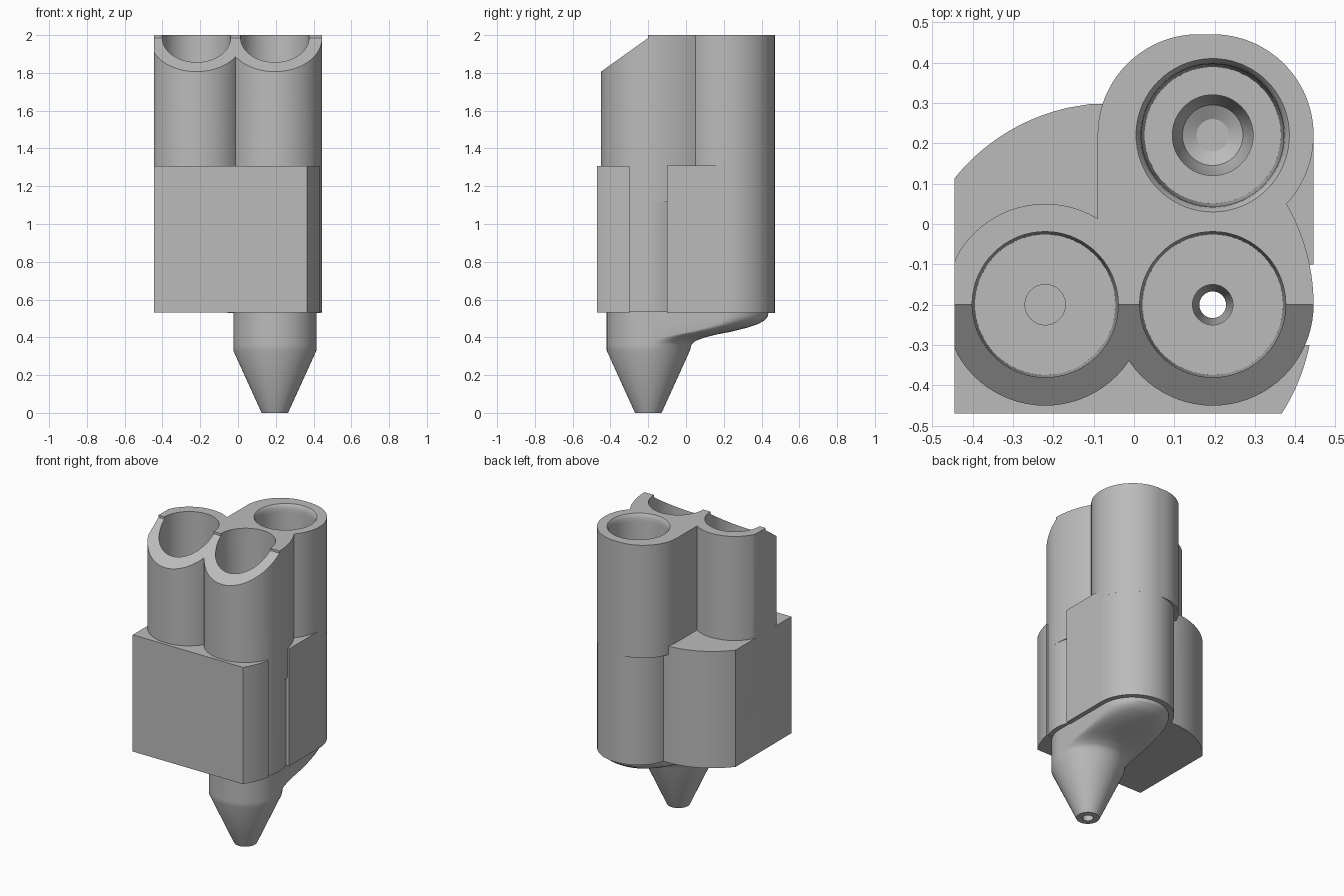
import bpy
import bmesh
from math import sin, cos, pi, sqrt

cube = bpy.data.objects.get("Cube")
if cube:
    bpy.data.objects.remove(cube, do_unlink=True)

TUBE_A, TUBE_B, TUBE_C = (-0.22, -0.2), (0.195, -0.2), (0.195, 0.22)
OUTER = 0.25
DISC_X, DISC_Y, DISC_R = -0.055, -0.2, 0.5

grey = bpy.data.materials.new("plain_grey")
grey.use_nodes = True
grey.diffuse_color = (0.5, 0.5, 0.5, 1)
grey.node_tree.nodes["Principled BSDF"].inputs["Base Color"].default_value = (0.5, 0.5, 0.5, 1)


def loft(name, rings):
    """Skin a stack of equal-length closed rings and cap both ends."""
    bm = bmesh.new()
    loops = [[bm.verts.new(p) for p in ring] for ring in rings]
    n = len(loops[0])
    for low, high in zip(loops, loops[1:]):
        for i in range(n):
            j = (i + 1) % n
            bm.faces.new((low[i], low[j], high[j], high[i]))
    bm.faces.new(loops[0][::-1])
    bm.faces.new(loops[-1])
    bmesh.ops.recalc_face_normals(bm, faces=bm.faces)
    mesh = bpy.data.meshes.new(name)
    bm.to_mesh(mesh)
    bm.free()
    mesh.materials.append(grey)
    obj = bpy.data.objects.new(name, mesh)
    bpy.context.collection.objects.link(obj)
    return obj


def prism(name, outline, z0, z1):
    return loft(name, [[(x, y, z) for x, y in outline] for z in (z0, z1)])


def arc(cx, cy, r, a0, a1, n=32):
    return [(cx + r * cos(a0 + (a1 - a0) * i / n), cy + r * sin(a0 + (a1 - a0) * i / n))
            for i in range(n + 1)]


def circle(centre, r):
    return arc(*centre, r, 0, 2 * pi, 72)[:-1]


def lathe(name, centre, profile):
    return loft(name, [[(x, y, z) for x, y in circle(centre, r)] for r, z in profile])


def disc_x(y):
    return DISC_X + sqrt(DISC_R ** 2 - (y - DISC_Y) ** 2)


def disc_arc(y0, y1, n=12):
    ys = [y0 + (y1 - y0) * i / n for i in range(n + 1)]
    return [(disc_x(y), y) for y in ys]


def combine(target, other, operation):
    mod = target.modifiers.new("combine", "BOOLEAN")
    mod.operation = operation
    mod.solver = "EXACT"
    mod.object = other
    bpy.context.view_layer.objects.active = target
    bpy.ops.object.modifier_apply(modifier=mod.name)
    bpy.data.objects.remove(other, do_unlink=True)


# Main block: a large disc with flat front and left sides and a side slot
left = -0.445
back_y = [0.297 + (0.113 - 0.297) * i / 20 for i in range(21)]
back = [(DISC_X - sqrt(DISC_R ** 2 - (y - DISC_Y) ** 2), y) for y in back_y]
outline = [(left, -0.47)] + disc_arc(-0.47, -0.3)
outline += [(0.4, -0.3), (0.4, -0.1), (0.4, 0.22), (0.1, 0.297)]
outline += [p for p in back if p[0] > left] + [(left, 0.112)]
body = prism("nozzle_body", outline, 0.532, 1.308)

# Upright tubes; the left one is flattened on its outer side
tube_a = [(max(x, left), y) for x, y in circle(TUBE_A, OUTER)]
tube_c = arc(*TUBE_C, OUTER, 0, pi / 2) + arc(0.16, 0.22, OUTER, pi / 2, pi)
tube_c += [(-0.09, 0.0), (0.3, 0.0)]
tube_c += [p for p in arc(*TUBE_C, OUTER, -0.8, -0.02) if p[1] > 0.01]
web = [(-0.085, -0.21)] + disc_arc(-0.21, 0.05) + [(0.3, 0.2), (-0.085, 0.2)]

# Lower housing joining the rear tube to the front one
housing = arc(*TUBE_C, OUTER, 0, pi) + [(-0.055, -0.1), (0.445, -0.1)]

# Tapered tip that sweeps back under the rear tube: height, radius, rear centre
tip = [(0, 0.07, -0.2), (0.33, 0.22, -0.2), (0.36, 0.22, -0.192), (0.38, 0.22, -0.173),
       (0.4, 0.22, -0.12), (0.415, 0.22, -0.06), (0.43, 0.22, 0.02), (0.45, 0.22, 0.1),
       (0.47, 0.22, 0.16), (0.49, 0.22, 0.195), (0.51, 0.22, 0.212), (0.6, 0.22, 0.225)]
tip_rings = []
for z, r, rear in tip:
    ring = arc(0.195, rear + 0.001, r, 0, pi) + arc(0.195, -0.2, r, pi, 2 * pi)
    tip_rings.append([(x, y, z) for x, y in ring])

parts = [
    prism("left_tube", tube_a, 1.1, 2.05),
    prism("right_tube", circle(TUBE_B, OUTER), 0.535, 2.06),
    prism("rear_tube", tube_c, 1.25, 2.07),
    prism("web", web, 1.12, 2.08),
    prism("rear_housing", housing, 0.53, 1.31),
    loft("tip", tip_rings),
]
for part in parts:
    combine(body, part, "UNION")

# Trim the top: level behind, sloping down in front
slope = [(-0.7, 1.628), (-0.2, 1.985), (-0.2, 2), (0.7, 2), (0.7, 2.4), (-0.7, 2.4)]
combine(body, loft("top_trim", [[(x, y, z) for y, z in slope] for x in (-0.7, 0.7)]), "DIFFERENCE")

# Bores and outlet channels
bores = [
    lathe("left_bore", TUBE_A, [(0.05, 0.9), (0.05, 1.15), (0.174, 1.15), (0.182, 2.1)]),
    lathe("right_bore", TUBE_B, [(0.033, -0.1), (0.033, 0.15), (0.05, 0.35), (0.05, 1.15),
                                 (0.174, 1.15), (0.182, 2.1)]),
    lathe("rear_bore", TUBE_C, [(0.04, 0.6), (0.075, 0.62), (0.1, 0.7), (0.1, 1.15),
                                (0.169, 1.15), (0.176, 1.95), (0.178, 1.975),
                                (0.183, 1.99), (0.19, 2.0), (0.19, 2.1)]),
]
for bore in bores:
    combine(body, bore, "DIFFERENCE")

# Smooth round surfaces, sharp edges
bpy.ops.object.select_all(action="DESELECT")
body.select_set(True)
bpy.context.view_layer.objects.active = body
bpy.ops.object.shade_smooth_by_angle(angle=0.5)
